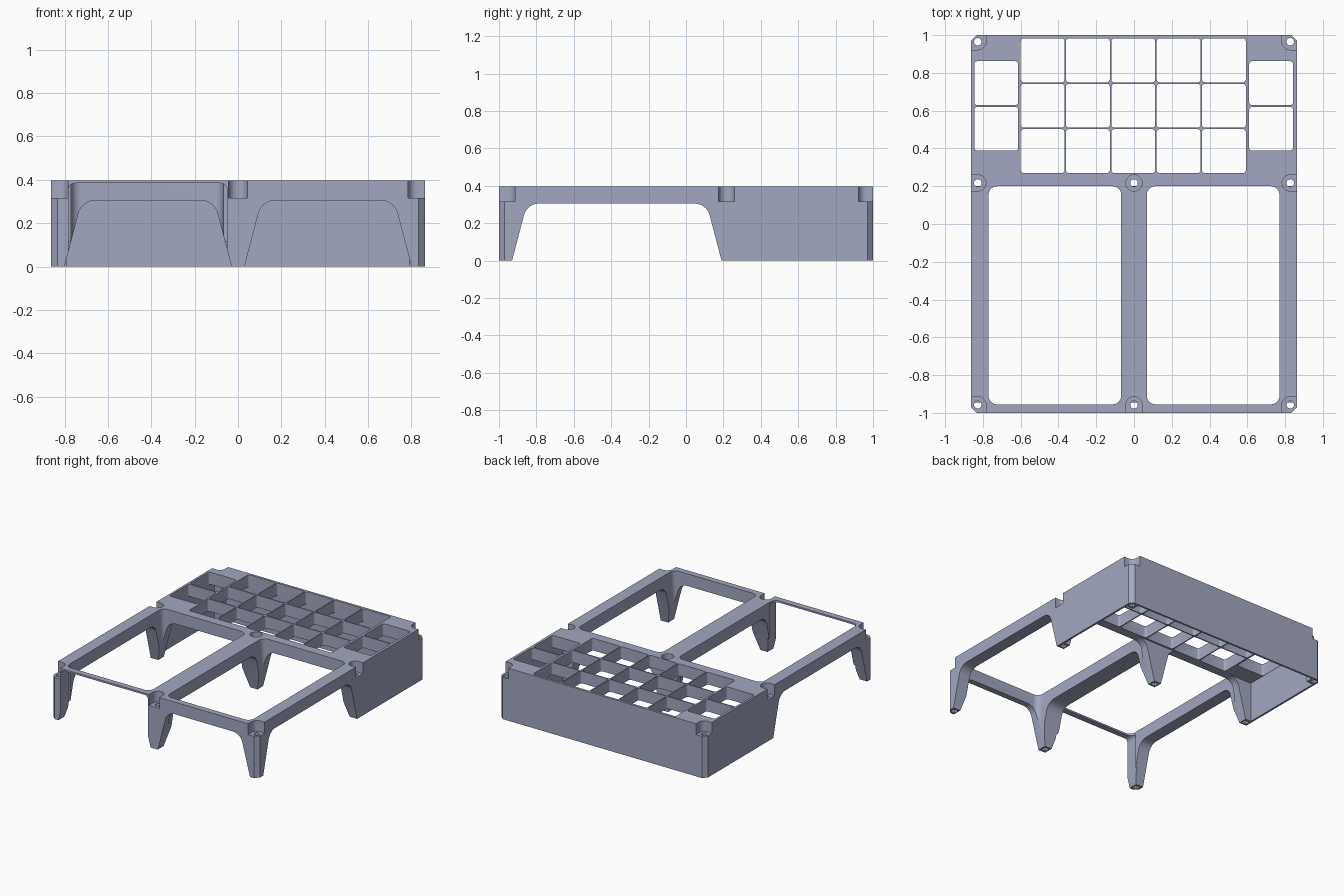
import bpy, bmesh, math
from mathutils import Vector

if "Cube" in bpy.data.objects:
    bpy.data.objects.remove(bpy.data.objects["Cube"])

W, L, H = 0.862, 1.0, 0.397     # half width, half length, height
SLAB = 0.305                    # underside of the top slab


def rounded(points, radii, seg=6):
    """Round the corners of a 2D outline; radii is one number or one per corner."""
    n = len(points)
    if not isinstance(radii, (list, tuple)):
        radii = [radii] * n
    out = []
    for i, r in enumerate(radii):
        p = Vector(points[i])
        if r <= 0:
            out.append(p)
            continue
        a = (Vector(points[i - 1]) - p).normalized()
        b = (Vector(points[(i + 1) % n]) - p).normalized()
        half = a.angle(b) / 2
        centre = p + (a + b).normalized() * (r / math.sin(half))
        start = p + a * (r / math.tan(half)) - centre
        end = p + b * (r / math.tan(half)) - centre
        sweep = start.angle(end)
        for k in range(seg + 1):
            t = k / seg
            out.append(centre + (start * math.sin((1 - t) * sweep) + end * math.sin(t * sweep)) / math.sin(sweep))
    return out


def rect(x0, x1, y0, y1):
    return [(x0, y0), (x1, y0), (x1, y1), (x0, y1)]


def circle(x, y, r, n=32):
    return [(x + r * math.cos(2 * math.pi * i / n), y + r * math.sin(2 * math.pi * i / n)) for i in range(n)]


def prism(name, outline, lo, hi, axis="z"):
    """Extrude an outline along an axis."""
    place = {"x": lambda u, v, t: (t, u, v),
             "y": lambda u, v, t: (u, t, v),
             "z": lambda u, v, t: (u, v, t)}[axis]
    bm = bmesh.new()
    rings = [[bm.verts.new(place(p[0], p[1], t)) for p in outline] for t in (lo, hi)]
    n = len(outline)
    bm.faces.new(rings[0])
    bm.faces.new(rings[1])
    for i in range(n):
        j = (i + 1) % n
        bm.faces.new((rings[0][i], rings[0][j], rings[1][j], rings[1][i]))
    bmesh.ops.recalc_face_normals(bm, faces=bm.faces)
    mesh = bpy.data.meshes.new(name)
    bm.to_mesh(mesh)
    bm.free()
    ob = bpy.data.objects.new(name, mesh)
    bpy.context.collection.objects.link(ob)
    return ob


# Solid block with chamfered vertical corners
C = 0.03
body = prism("tray_stand", [(-W + C, -L), (W - C, -L), (W, -L + C), (W, L - C),
                            (W - C, L), (-W + C, L), (-W, L - C), (-W, -L + C)], 0, H)
bpy.context.view_layer.objects.active = body


def cut(outline, lo, hi, axis="z"):
    cutter = prism("cutter", outline, lo, hi, axis)
    cutter.hide_render = True
    mod = body.modifiers.new("cut", "BOOLEAN")
    mod.operation, mod.solver, mod.object = "DIFFERENCE", "EXACT", cutter
    bpy.ops.object.modifier_apply(modifier=mod.name)
    bpy.data.objects.remove(cutter)


def arch(a0, a1, b1, b0):
    """Arch outline: foot a0, shoulder a1, shoulder b1, foot b0."""
    da, db = (a1 - a0) * 0.1 / SLAB, (b1 - b0) * 0.1 / SLAB
    return rounded([(a0 - da, -0.1), (b0 - db, -0.1), (b1, SLAB), (a1, SLAB)], [0, 0, 0.08, 0.08], 8)


# Hollow under the compartments, leaving square posts in the back corners
cut([(-0.847, 0.257), (0.847, 0.257), (0.847, 0.93), (0.79, 0.93), (0.79, 0.985),
     (-0.79, 0.985), (-0.79, 0.93), (-0.847, 0.93)], -0.1, SLAB)

# Two large bays
for s in (-1, 1):
    x0, x1 = sorted((s * 0.068, s * 0.77))
    cut(rounded(rect(x0, x1, -0.955, 0.2), 0.045), -0.1, 0.5)

# Arches through front and middle walls, then through the sides
for pts in ((0.03, 0.11, 0.72, 0.80), (-0.80, -0.72, -0.11, -0.03)):
    cut(arch(*pts), -1.1, 0.4, "y")
cut(arch(-0.93, -0.85, 0.11, 0.19), -1.1, 1.1, "x")

# Tall front opening of the left bay
cut(rounded(rect(-0.782, -0.05, -0.1, 0.384), [0, 0, 0.03, 0.03]), -1.1, -0.9, "y")

# Small compartments: 5 x 3 grid plus two on either side
P = 0.24
cells = [(-0.6 + P * i, 0.27 + P * j) for i in range(5) for j in range(3)]
cells += [(x, y) for x in (-0.845, 0.61) for y in (0.388, 0.63)]
for x, y in cells:
    cut(rounded(rect(x, x + 0.232, y, y + 0.232), 0.015, 4), 0.2, 0.5)

# Screw seats: recess open to the outside, round hole, square bore in the leg
R, FLOOR = 0.043, 0.315
for sx in (-1, 0, 1):
    for y in (-0.957, 0.217, 0.965):
        if sx == 0 and y > 0.5:
            continue
        x = sx * 0.827
        cut(circle(x, y, R), FLOOR, 0.5)
        sy = -1 if y < 0 else (1 if y > 0.5 else 0)
        if sx:
            cut(rect(*sorted((x, sx * 1.1)), *(sorted((y - sy * R, sy * 1.2)) if sy else (y - R, y + R))), FLOOR, 0.5)
        if sy:
            cut(rect(*(sorted((x - sx * R, sx * 1.1)) if sx else (-R, R)), *sorted((y, sy * 1.2))), FLOOR, 0.5)
        cut(circle(x, y, 0.02, 20), 0.2, 0.5)
        by = y - 0.006 if y < 0 else y + 0.004 * (y < 0.5)
        q = 0.019
        cut(rect(x - q, x + q, by - q, by + q), -0.1, 0.296)

# Colour and shading
mat = bpy.data.materials.new("blue_grey")
mat.diffuse_color = (0.36, 0.39, 0.53, 1)
mat.use_nodes = True
mat.node_tree.nodes["Principled BSDF"].inputs["Base Color"].default_value = mat.diffuse_color
body.data.materials.clear()
body.data.materials.append(mat)
for f in body.data.polygons:
    f.material_index = 0
body.select_set(True)
bpy.ops.object.shade_smooth_by_angle(angle=math.radians(30))
